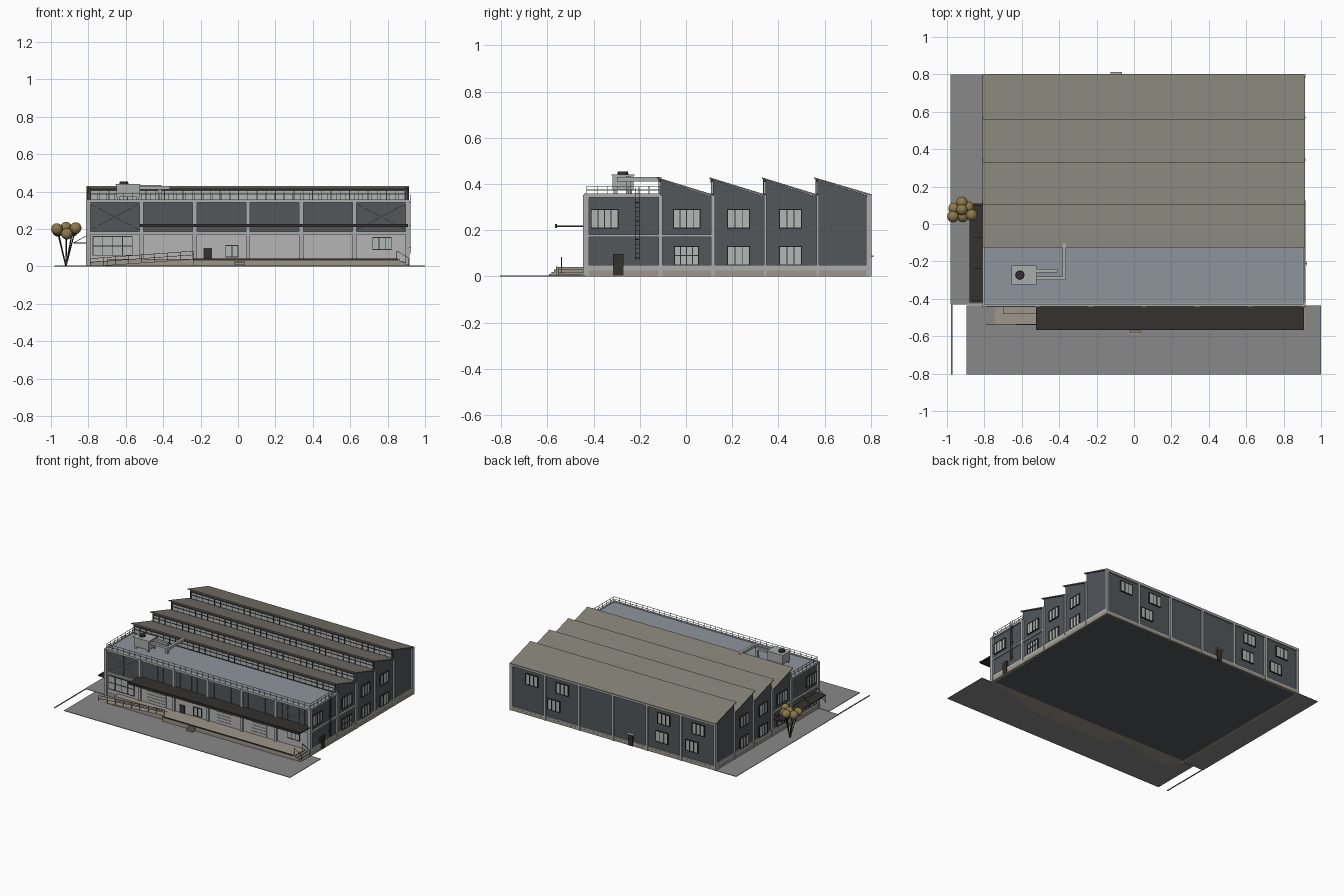
import bpy, bmesh, math
from mathutils import Vector

if "Cube" in bpy.data.objects:
    bpy.data.objects.remove(bpy.data.objects["Cube"])

def mat(name, c):
    m = bpy.data.materials.new(name)
    m.diffuse_color = (*c, 1)
    m.use_nodes = True
    m.node_tree.nodes["Principled BSDF"].inputs["Base Color"].default_value = m.diffuse_color
    return m

DARK = mat("dark_cladding", (.085, .095, .105))
CONC = mat("concrete", (.40, .42, .41))
LIGHT = mat("light_wall", (.46, .46, .46))
GLASS = mat("glass", (.44, .48, .46))
BLACK = mat("black_metal", (.035, .032, .03))
ROOF = mat("roof_sheet", (.225, .21, .18))
FLAT = mat("flat_roof", (.27, .30, .33))
PAVE = mat("paving", (.25, .25, .25))
TAN = mat("tan_concrete", (.34, .30, .25))
LEAF = mat("foliage", (.27, .19, .07))

def finish(name, bm, m):
    bmesh.ops.recalc_face_normals(bm, faces=bm.faces)
    me = bpy.data.meshes.new(name)
    bm.to_mesh(me)
    bm.free()
    me.materials.append(m)
    o = bpy.data.objects.new(name, me)
    bpy.context.collection.objects.link(o)
    return o

def boxes(name, m, items):
    """items: (x0, x1, y0, y1, z0, z1)"""
    bm = bmesh.new()
    for b in items:
        vs = bmesh.ops.create_cube(bm, size=1)["verts"]
        for v in vs:
            v.co = [(b[2*i] + b[2*i+1]) / 2 + v.co[i] * (b[2*i+1] - b[2*i]) for i in range(3)]
    return finish(name, bm, m)

def bars(name, m, segs, t=.003):
    """square rods between point pairs"""
    bm = bmesh.new()
    for p, q in segs:
        p, q = Vector(p), Vector(q)
        d = q - p
        r = d.to_track_quat('Z', 'Y').to_matrix()
        for v in bmesh.ops.create_cube(bm, size=1)["verts"]:
            v.co = (p + q) / 2 + r @ Vector((v.co.x * t, v.co.y * t, v.co.z * d.length))
    return finish(name, bm, m)

def prism(name, m, prof, a, b, axis):
    """profile of (u, z) extruded along x or y"""
    bm = bmesh.new()
    P = (lambda u, z, w: (w, u, z)) if axis == 'x' else (lambda u, z, w: (u, w, z))
    f = bm.faces.new([bm.verts.new(P(u, z, a)) for u, z in prof])
    g = bmesh.ops.extrude_face_region(bm, geom=[f])["geom"]
    for v in g:
        if isinstance(v, bmesh.types.BMVert):
            v.co[0 if axis == 'x' else 1] = b
    return finish(name, bm, m)

# box lying on a wall: face letter, span, height, inner and outer depth
X0, X1, Y0, Y1 = -.80, .905, -.43, .79
def on(face, u0, u1, z0, z1, d=.012, i=.01):
    if face == 'F': return (u0, u1, Y0 - d, Y0 + i, z0, z1)
    if face == 'B': return (u0, u1, Y1 - i, Y1 + d, z0, z1)
    if face == 'L': return (X0 - d, X0 + i, u0, u1, z0, z1)
    return (X1 - i, X1 + d, u0, u1, z0, z1)

# main hall body with sawtooth profile
PEAKS = [-.11, .117, .343, .57]
ENDS = [.10, .327, .553, Y1]
prof = [(Y0, 0), (Y0, .35)]
for p, e in zip(PEAKS, ENDS):
    prof += [(p, .35), (p, .418), (e, .35)]
prism("hall_body", DARK, prof + [(Y1, 0)], X0, X1, 'x')

# roof sheets, clerestory glazing, fascia
for k, (p, e) in enumerate(zip(PEAKS, ENDS)):
    s = [(p - .015, .423), (p - .015, .429), (e + .012, .356), (e + .012, .348)]
    prism(f"roof_sheet_{k}", ROOF, s, X0 - .01, X1 + .01, 'x')
    boxes(f"clerestory_glass_{k}", GLASS, [(X0 + .01, X1 - .01, p - .006, p + .004, .358, .408)])
    n = 34
    boxes(f"clerestory_frame_{k}", BLACK,
          [(X0 + .01, X1 - .01, p - .010, p + .002, z, z + h) for z, h in ((.35, .008), (.384, .003), (.404, .018))]
          + [(x - .002, x + .002, p - .009, p, .355, .41)
             for x in (X0 + .012 + i * (X1 - X0 - .024) / n for i in range(n + 1))])

# flat roof and parapet
boxes("flat_roof", FLAT, [(X0, X1, Y0, PEAKS[0], .348, .354)])
boxes("parapet_cap", CONC, [(X0 - .01, X1 + .01, Y0 - .012, Y0 + .004, .342, .358)]
      + [(a, b, Y0, PEAKS[0], .342, .358) for a, b in ((X0 - .01, X0 + .004), (X1 - .004, X1 + .01))]
      + [(X0 - .01, X1 + .01, Y1 - .005, Y1 + .012, .338, .352)])

# concrete columns and belts
COLX = [-.80 + i * .2845 for i in range(7)]
cols = [on('F', x - .011, x + .011, 0, .352, .015) for x in COLX]
cols += [on('B', x - .009, x + .009, 0, .342) for x in COLX]
for f in 'LR':
    cols += [on(f, y - w, y + w, 0, .352) for y, w in zip([Y0 - .004] + PEAKS + [Y1], (.011, .009, .009, .006, .006, .009))]
    cols += [on(f, Y0, .117, .17, .182)]
cols += [on('F', X0, X1, .172, .187, .013)]
boxes("concrete_frame", CONC, cols)
boxes("light_ground_wall", LIGHT, [on('F', X0, X1, .03, .173, .004)])
boxes("plinth_upper", CONC, [on(f, -.42, .785, .025, .05, .009) for f in 'LR'] + [on('B', X0, X1, .02, .032, .008)])
boxes("plinth_lower", TAN, [on(f, -.42, .785, 0, .025, .010) for f in 'LR'] + [on('F', X0, X1, 0, .03, .006), on('B', X0, X1, 0, .02, .009)])
boxes("cladding_ribs", DARK, [on('F', X0 + i * .0474, X0 + i * .0474 + .003, .187, .343, .003) for i in range(36)])

# windows: face, u0, u1, z0, z1, columns, rows
wins = [('F', -.775, -.565, .06, .16, 4, 2), ('F', -.065, 0, .05, .112, 2, 1), ('F', .72, .82, .09, .155, 3, 1)]
for f in 'LR':
    wins += [(f, -.41, -.295, .21, .29, 4, 1), (f, -.055, .06, .21, .29, 4, 1), (f, -.05, .055, .05, .13, 4, 2)]
    wins += [(f, y, y + .095, z, z + .08, 3, 1) for y in (.18, .405) for z in (.05, .21)]
wins.append(('L', -.41, -.15, .05, .12, 6, 1))
wins += [('B', x, x + .1, .23, .31, 3, 1) for x in (.685, .43, -.42, -.71)]
wins += [('B', x, x + .1, .09, .17, 3, 1) for x in (.5, -.405, -.655)]
fr, gl = [], []
for f, a, b, z0, z1, nc, nr in wins:
    gl.append(on(f, a, b, z0, z1, .007))
    for i in range(nc + 1):
        u = a + (b - a) * i / nc
        fr.append(on(f, u - .002, u + .002, z0, z1, .010))
    for i in range(nr + 1):
        z = z0 + (z1 - z0) * i / nr
        fr.append(on(f, a - .002, b + .002, z - .002, z + .002, .010))
boxes("window_glass", GLASS, gl)
boxes("window_frames", BLACK, fr)

# doors and loading shutters
boxes("doors", BLACK, [on('F', -.185, -.14, .04, .10, .008), on('R', -.315, -.27, .005, .097, .012),
                       on('B', -.115, -.075, 0, .08, .012)])
boxes("back_door_hood", CONC, [on('B', -.125, -.065, .085, .09, .022)])
boxes("loading_shutters", LIGHT, [on('F', a, b, z, z + .021, .008)
      for a, b in ((-.46, -.295), (.13, .255), (.42, .545)) for z in (.042, .065, .088, .111, .134)])

# cross bracing on end bays
y = Y0 - .008
bars("cross_braces", CONC, [((COLX[i], y, a), (COLX[i + 1], y, b)) for i in (0, 5) for a, b in ((.19, .34), (.34, .19))], .004)

# canopies with rods
boxes("front_canopy", BLACK, [(-.525, .91, -.565, Y0, .213, .221), (-.525, .91, -.567, -.558, .210, .226)])
boxes("side_canopy", BLACK, [(-.88, X0, -.42, .11, .122, .129)])
bars("side_canopy_rods", BLACK, [((-.875, y, .128), (X0, y, .17)) for y in (-.41, -.24, -.07, .10)])

# loading dock, ramp, steps
boxes("dock", TAN, [(-.24, .855, -.56, Y0, 0, .04), (-.70, -.24, -.48, Y0, 0, .04)])
boxes("dock_edge", BLACK, [(-.24, .855, -.563, -.556, .033, .042)])
prism("ramp", TAN, [(-.80, 0), (-.24, .04), (-.24, 0)], -.54, -.44, 'y')
boxes("end_steps", TAN, [(.85, .915 - .016 * i, -.555, Y0, .01 * i, .01 * i + .01) for i in range(4)])
boxes("front_steps", TAN, [(-.02, .035, -.592 + .01 * i, -.555, .01 * i, .01 * i + .01) for i in range(4)])
rail = []
for y in (-.54, -.445):
    rail += [((.85, y, .04), (.85, y, .083)), ((.85, y, .083), (.912, y, .045)), ((.912, y, 0), (.912, y, .045))]
y = -.537
for h in (.022, .042):
    rail.append(((-.79, y, h), (-.24, y, .04 + h)))
for i in range(9):
    x = -.79 + i * .55 / 8
    z = .04 * i / 8
    rail.append(((x, y, z), (x, y, z + .043)))
bars("dock_railings", BLACK, rail, .0025)

# roof guard rail
g = []
for z in (.374, .391):
    g += [((X0, Y0, z), (X1, Y0, z))] + [((x, Y0, z), (x, PEAKS[0], z)) for x in (X0, X1)]
g += [((x, Y0, .35), (x, Y0, .392)) for x in (X0 + i * (X1 - X0) / 36 for i in range(37))]
g += [((x, Y0 + i * .045, .35), (x, Y0 + i * .045, .392)) for x in (X0, X1) for i in range(8)]
bars("roof_guard_rail", CONC, g, .0025)

# wall ladder
x = X1 + .018
bars("wall_ladder", BLACK, [((x, y, .07), (x, y, .385)) for y in (-.22, -.202)]
     + [((x, -.22, .08 + i * .02), (x, -.202, .08 + i * .02)) for i in range(15)]
     + [((X1, -.211, z), (x, -.211, z)) for z in (.1, .22, .34)])

# rooftop unit with fan and ducts
boxes("rooftop_unit", CONC, [(-.65, -.525, -.318, -.228, .372, .438), (-.655, -.52, -.323, -.223, .436, .442)]
      + [(a, a + .012, b, b + .012, .35, .375) for a in (-.645, -.542) for b in (-.313, -.245)])
bm = bmesh.new()
bmesh.ops.create_cone(bm, cap_ends=True, segments=16, radius1=.024, radius2=.022, depth=.014)
bmesh.ops.translate(bm, verts=bm.verts, vec=(-.61, -.273, .447))
finish("unit_fan", bm, BLACK)
bars("rooftop_ducts", CONC, [((-.53, -.29, .42), (-.365, -.29, .42)), ((-.374, -.298, .42), (-.374, -.105, .42)),
                             ((-.53, -.25, .425), (-.41, -.25, .425)), ((-.419, -.25, .425), (-.419, -.25, .352))], .019)

# ground paving and kerb
boxes("paving", PAVE, [(-.895, 1.0, -.805, -.435, 0, .004), (-.98, X0, -.43, .80, 0, .004)])
boxes("kerb", PAVE, [(-.978, -.971, -.805, -.43, 0, .005)])

# tree
C = [(-.968, .04, .20), (-.915, .04, .175), (-.868, .048, .205), (-.962, .083, .19),
     (-.92, .078, .207), (-.92, .115, .2), (-.885, .09, .19)]
bm = bmesh.new()
for c in C:
    for v in bmesh.ops.create_icosphere(bm, subdivisions=3, radius=.031)["verts"]:
        v.co += Vector(c)
for f in bm.faces:
    f.smooth = True
finish("tree_foliage", bm, LEAF)
bars("tree_branches", BLACK, [((-.92, .07, 0), c) for c in C[:4] + C[5:]], .005)
